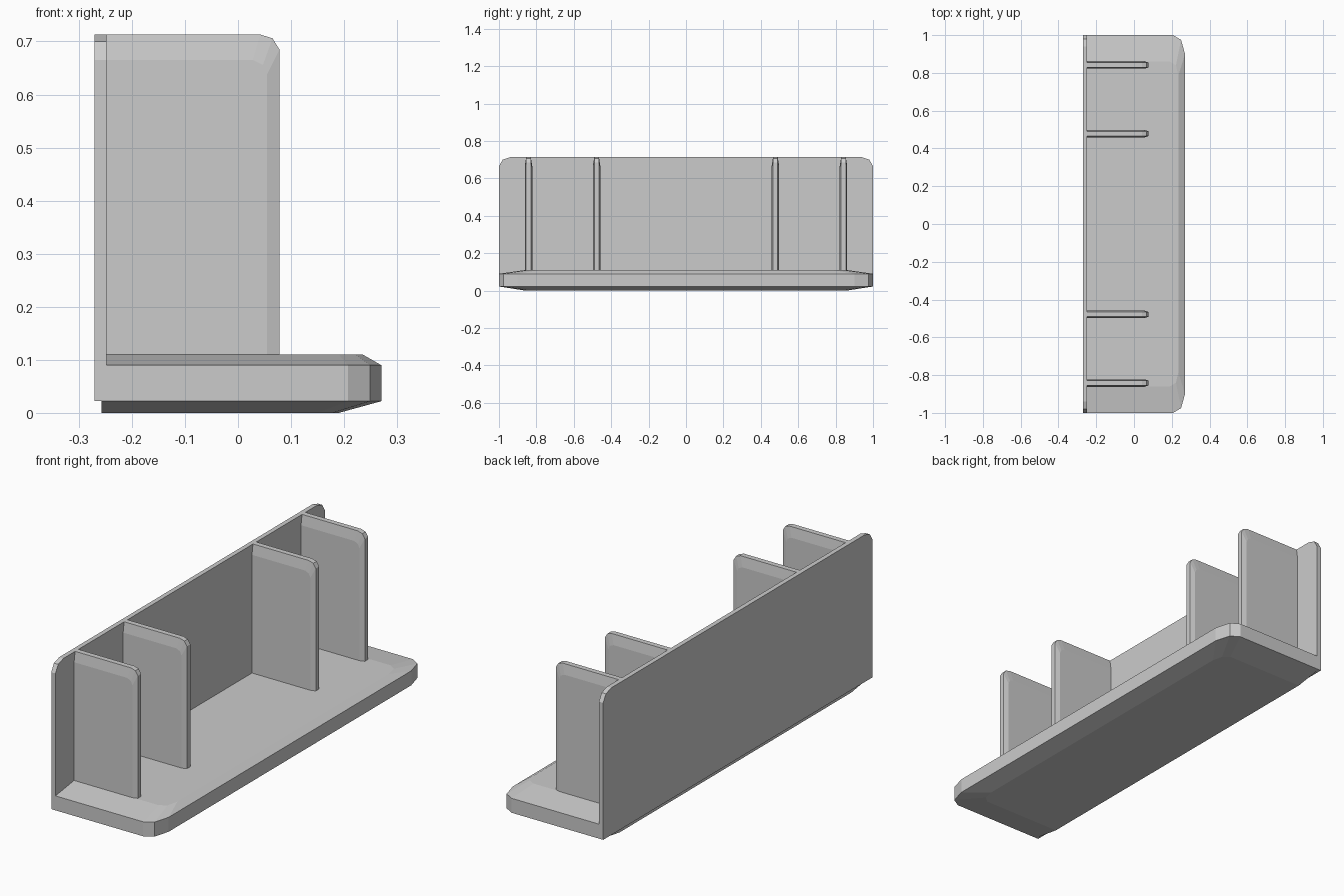
import bpy, bmesh

if "Cube" in bpy.data.objects:
    bpy.data.objects.remove(bpy.data.objects["Cube"])


def loft(name, rings):
    """Closed solid through a stack of rings with equal point counts."""
    bm = bmesh.new()
    loops = [[bm.verts.new(p) for p in ring] for ring in rings]
    n = len(loops[0])
    for a, b in zip(loops, loops[1:]):
        for i in range(n):
            j = (i + 1) % n
            bm.faces.new((a[i], a[j], b[j], b[i]))
    bm.faces.new(loops[0][::-1])
    bm.faces.new(loops[-1])
    bmesh.ops.recalc_face_normals(bm, faces=bm.faces)
    mesh = bpy.data.meshes.new(name)
    bm.to_mesh(mesh)
    bm.free()
    obj = bpy.data.objects.new(name, mesh)
    bpy.context.collection.objects.link(obj)
    return obj


def symmetric(half):
    """Complete a half outline (u, v) by mirroring it in u."""
    return half + [(-u, v) for u, v in reversed(half)]


# Base slab: rounded front corners, sloped top and bottom margins
def base_ring(z, back, corner):
    return [(x, y, z) for y, x in symmetric([(corner[0][1], back)] + [(y, x) for x, y in corner])]


outer = [(0.207, 1.0), (0.249, 0.975), (0.27, 0.9)]
inner_bottom = [(0.15, 0.86), (0.178, 0.835), (0.19, 0.785)]
inner_top = [(0.19, 0.86), (0.222, 0.84), (0.235, 0.785)]
loft("base", [
    base_ring(0.0, -0.257, inner_bottom),
    base_ring(0.022, -0.257, outer),
    base_ring(0.09, -0.248, outer),
    base_ring(0.11, -0.248, inner_top),
])

# Back panel: thin plate with rounded upper corners
panel = symmetric([(1.0, 0.022), (1.0, 0.665), (0.98, 0.7), (0.94, 0.713)])
loft("back_panel", [[(x, y, z) for y, z in panel] for x in (-0.27, -0.248)])

# Upright dividers: plates with thinner rounded front and top rims
rim = [(-0.25, 0.1), (0.078, 0.1), (0.078, 0.685), (0.065, 0.706), (0.042, 0.713), (-0.25, 0.713)]
face = [(-0.25, 0.1), (0.055, 0.1), (0.055, 0.638), (0.047, 0.656), (0.028, 0.665), (-0.25, 0.665)]
for name, y in (("outer_dividers", 0.842), ("inner_dividers", 0.478)):
    obj = loft(name, [
        [(x, y + d, z) for x, z in outline]
        for d, outline in ((-0.02, face), (-0.0125, rim), (0.0125, rim), (0.02, face))
    ])
    mirror = obj.modifiers.new("mirror", 'MIRROR')
    mirror.use_axis = (False, True, False)
    mirror.use_clip = False
    mirror.use_mirror_merge = False
